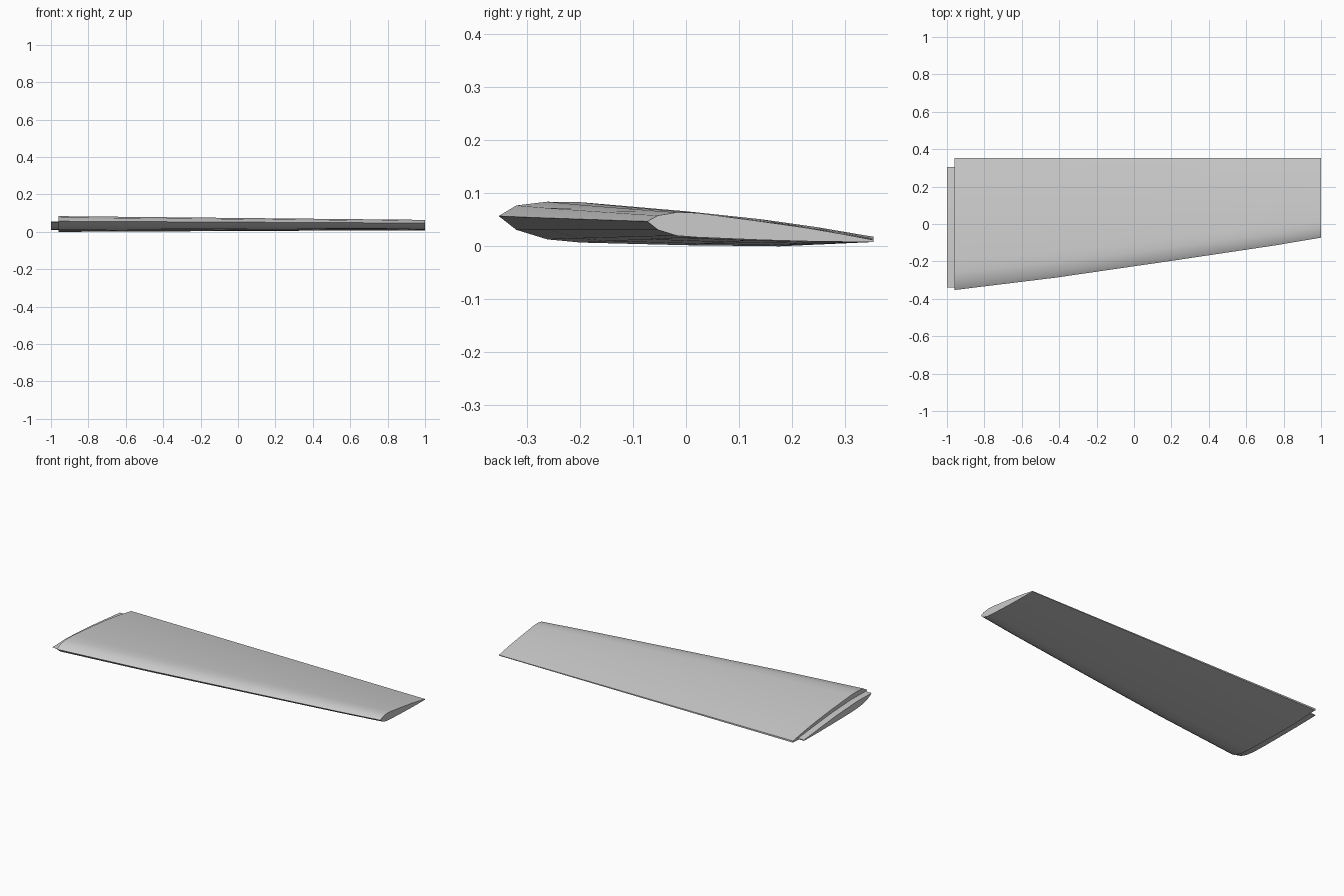
import bpy
import bmesh
import math

if "Cube" in bpy.data.objects:
    bpy.data.objects.remove(bpy.data.objects["Cube"], do_unlink=True)

grey = bpy.data.materials.new("wing_grey")
grey.use_nodes = True
colour = (0.6, 0.6, 0.6, 1)
grey.diffuse_color = colour
grey.node_tree.nodes["Principled BSDF"].inputs["Base Color"].default_value = colour

# Aerofoil outline: chord fraction, height at the root, height at the tip
SECTION = [
    (0, .057, .047), (.047, .077, .058), (.13, .084, .064), (.22, .083, .063),
    (.5, .066, .047), (.7, .051, .035), (.85, .036, .024), (1, .018, .012),
    (1, .008, .008), (.75, 0, .009), (.5, .002, .012), (.22, .007, .017),
    (.13, .013, .020), (.047, .031, .031),
]
# Root spigot outline: y and z
SPIGOT = [
    (-.34, .053), (-.2, .056), (0, .045), (.15, .031), (.305, .016),
    (.305, .011), (.15, .009), (-.1, .01), (-.2, .013), (-.26, .02), (-.31, .035),
]
# Leading edge: x and y
LEADING_EDGE = [(-.96, -.353), (-.42, -.287), (.2, -.197), (.75, -.115), (1, -.073)]
TRAILING_Y = .353


def loft(name, rings):
    """Join rings of points into a closed, smooth body with sharp ends."""
    bm = bmesh.new()
    loops = [[bm.verts.new(p) for p in ring] for ring in rings]
    for a, b in zip(loops, loops[1:]):
        for i in range(len(a)):
            j = (i + 1) % len(a)
            bm.faces.new((a[i], a[j], b[j], b[i]))
    bm.faces.new(loops[0])
    bm.faces.new(loops[-1])
    bmesh.ops.recalc_face_normals(bm, faces=bm.faces)
    mesh = bpy.data.meshes.new(name)
    bm.to_mesh(mesh)
    bm.free()
    mesh.materials.append(grey)
    obj = bpy.data.objects.new(name, mesh)
    bpy.context.collection.objects.link(obj)
    bpy.ops.object.select_all(action='DESELECT')
    obj.select_set(True)
    bpy.context.view_layer.objects.active = obj
    bpy.ops.object.shade_smooth_by_angle(angle=math.radians(50))
    return obj


# Tapered wing panel
x_root, x_tip = LEADING_EDGE[0][0], LEADING_EDGE[-1][0]
panel = []
for x, lead in LEADING_EDGE:
    t = (x - x_root) / (x_tip - x_root)
    panel.append([(x, lead + f * (TRAILING_Y - lead), r + t * (tip - r))
                  for f, r, tip in SECTION])
loft("wing_panel", panel)

# Thin spigot projecting from the root
loft("root_spigot", [[(x, y, z) for y, z in SPIGOT] for x in (-1, -.95)])
